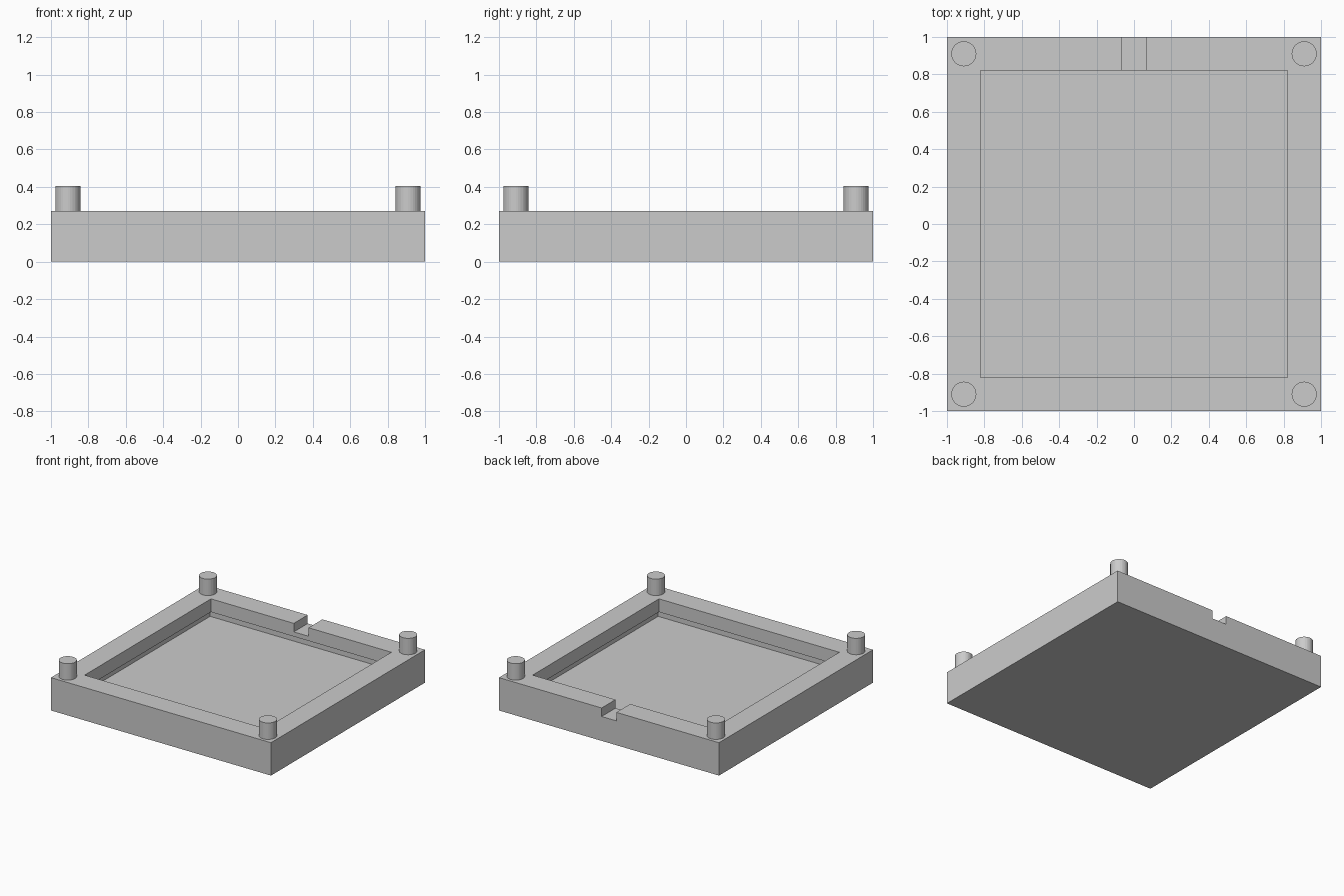
import bpy
import bmesh

cube = bpy.data.objects.get("Cube")
if cube:
    bpy.data.objects.remove(cube, do_unlink=True)

HEIGHT = 0.27
OPENING = 0.82
RECESS = 0.845
LIP_BOTTOM = 0.162
FLOOR = 0.11

# Single grey material
grey = bpy.data.materials.new("plain grey")
grey.use_nodes = True
colour = (0.6, 0.6, 0.6, 1)
grey.diffuse_color = colour
grey.node_tree.nodes["Principled BSDF"].inputs["Base Color"].default_value = colour


def make_object(name, bm):
    bmesh.ops.recalc_face_normals(bm, faces=bm.faces)
    mesh = bpy.data.meshes.new(name)
    bm.to_mesh(mesh)
    bm.free()
    obj = bpy.data.objects.new(name, mesh)
    bpy.context.collection.objects.link(obj)
    mesh.materials.append(grey)
    return obj


def square_ring(bm, half, z):
    corners = ((-1, -1), (1, -1), (1, 1), (-1, 1))
    return [bm.verts.new((x * half, y * half, z)) for x, y in corners]


# Tray: square section profile swept round, with a recess under the rim
bm = bmesh.new()
profile = [(1, 0), (1, HEIGHT), (OPENING, HEIGHT), (OPENING, LIP_BOTTOM),
           (RECESS, LIP_BOTTOM), (RECESS, FLOOR)]
rings = [square_ring(bm, half, z) for half, z in profile]
for low, high in zip(rings, rings[1:]):
    for i in range(4):
        j = (i + 1) % 4
        bm.faces.new((low[i], low[j], high[j], high[i]))
bm.faces.new(rings[0])
bm.faces.new(rings[-1])
tray = make_object("tray", bm)

# Cable notch through the back rim
bm = bmesh.new()
bmesh.ops.create_cube(bm, size=1)
bmesh.ops.scale(bm, vec=(0.134, 0.4, 0.2), verts=bm.verts)
bmesh.ops.translate(bm, vec=(0, 0.92, 0.3), verts=bm.verts)
cutter = make_object("notch_cutter", bm)
cutter.hide_render = True
cut = tray.modifiers.new("notch", "BOOLEAN")
cut.operation = "DIFFERENCE"
cut.solver = "EXACT"
cut.object = cutter
bpy.context.view_layer.objects.active = tray
bpy.ops.object.modifier_apply(modifier=cut.name)
bpy.data.objects.remove(cutter, do_unlink=True)

# Corner pegs
for side, x in (("left", 0.91), ("right", -0.91)):
    for end, y in (("front", -0.91), ("back", 0.91)):
        bm = bmesh.new()
        bmesh.ops.create_cone(bm, cap_ends=True, segments=32,
                              radius1=0.067, radius2=0.067, depth=0.135)
        bmesh.ops.translate(bm, vec=(x, y, HEIGHT + 0.0675), verts=bm.verts)
        make_object(f"{end}_{side}_peg", bm)
